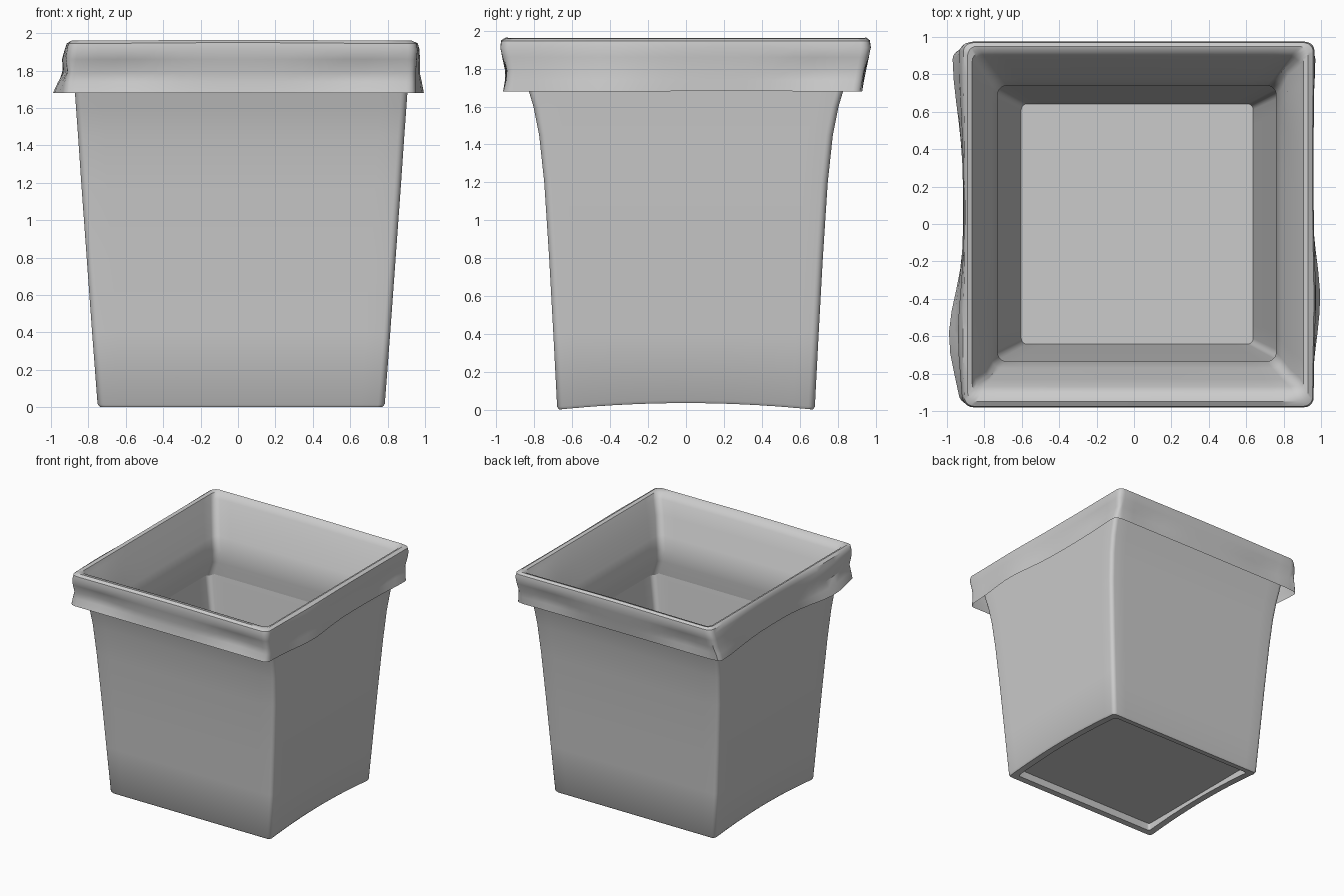
import bpy, bmesh, math
from mathutils import Vector

cube = bpy.data.objects.get("Cube")
if cube:
    bpy.data.objects.remove(cube, do_unlink=True)

GREY = (0.6, 0.6, 0.6, 1.0)
mat = bpy.data.materials.new("plain_grey")
mat.use_nodes = True
mat.diffuse_color = GREY
bsdf = next(n for n in mat.node_tree.nodes if n.type == 'BSDF_PRINCIPLED')
bsdf.inputs["Base Color"].default_value = GREY
bsdf.inputs["Roughness"].default_value = 0.6


def bump(t, centre, width):
    return math.exp(-((t - centre) / width) ** 2)


def ring(x0, x1, y0, y1, z, r, side=16, arc=5):
    """Rounded rectangle, counter-clockwise from above, with evenly divided sides."""
    centres = [(x1 - r, y1 - r), (x0 + r, y1 - r), (x0 + r, y0 + r), (x1 - r, y0 + r)]
    pts = []
    for k, (cx, cy) in enumerate(centres):
        for i in range(arc + 1):
            a = math.pi / 2 * (k + i / arc)
            pts.append(Vector((cx + r * math.cos(a), cy + r * math.sin(a), z)))
        nx, ny = centres[(k + 1) % 4]
        a = math.pi / 2 * (k + 1)
        end = Vector((nx + r * math.cos(a), ny + r * math.sin(a), z))
        start = pts[-1].copy()
        pts += [start.lerp(end, i / side) for i in range(1, side)]
    return pts


def loft(name, rings, cap=False):
    """Skin a list of rings into one smooth shaded object."""
    bm = bmesh.new()
    rows = [[bm.verts.new(p) for p in r] for r in rings]
    n = len(rows[0])
    for a, b in zip(rows, rows[1:]):
        for i in range(n):
            j = (i + 1) % n
            bm.faces.new((a[i], a[j], b[j], b[i]))
    if cap:
        bm.faces.new(rows[0][::-1])
        bm.faces.new(rows[-1])
    mesh = bpy.data.meshes.new(name)
    bm.to_mesh(mesh)
    bm.free()
    mesh.materials.append(mat)
    obj = bpy.data.objects.new(name, mesh)
    bpy.context.collection.objects.link(obj)
    bpy.ops.object.select_all(action='DESELECT')
    obj.select_set(True)
    bpy.context.view_layer.objects.active = obj
    bpy.ops.object.shade_smooth_by_angle(angle=math.radians(40))
    return obj


# Tapered bin body: recess, foot lip, flared outside, inside wall, floor
CX = 0.017
body_profile = [  # half width, half depth, height, corner radius
    (0.70, 0.62, 0.07, 0.02), (0.70, 0.62, 0.0, 0.02),
    (0.757, 0.67, 0.0, 0.03), (0.768, 0.68, 0.015, 0.035),
    (0.797, 0.70, 0.4, 0.035), (0.826, 0.722, 0.8, 0.035),
    (0.855, 0.748, 1.2, 0.035), (0.872, 0.775, 1.45, 0.035),
    (0.883, 0.805, 1.6, 0.035), (0.89, 0.835, 1.7, 0.035),
    (0.90, 0.862, 1.82, 0.035), (0.885, 0.85, 1.82, 0.035),
    (0.86, 0.785, 1.6, 0.035), (0.82, 0.745, 1.31, 0.04),
    (0.62, 0.642, 0.1, 0.03),
]
body_rings = []
for k, (hx, hy, z, r) in enumerate(body_profile):
    pts = ring(CX - hx, CX + hx, -hy, hy, z, r)
    if 1 <= k <= 3:  # arched foot on the two sides
        for p in pts:
            p.z += 0.035 * max(0, 1 - (p.y / 0.68) ** 2)
    body_rings.append(pts)
loft("bin_body", body_rings, cap=True)

# Folded liner: loose skirt outside, rolled top, bulge inside
liner_profile = [  # left, right, front, back, height, looseness
    (-0.92, 0.95, -0.965, 0.93, 1.68, 1.0),
    (-0.92, 0.95, -0.955, 0.94, 1.74, 0.75),
    (-0.915, 0.95, -0.955, 0.95, 1.79, 0.5),
    (-0.915, 0.955, -0.97, 0.965, 1.86, 0.4),
    (-0.91, 0.96, -0.98, 0.975, 1.91, 0.25),
    (-0.905, 0.955, -0.975, 0.97, 1.945, 0.15),
    (-0.89, 0.93, -0.95, 0.95, 1.96, 0),
    (-0.865, 0.905, -0.905, 0.92, 1.95, 0),
    (-0.85, 0.885, -0.87, 0.895, 1.91, 0),
    (-0.81, 0.84, -0.83, 0.84, 1.80, 0),
    (-0.76, 0.79, -0.77, 0.775, 1.66, 0),
    (-0.73, 0.76, -0.735, 0.74, 1.56, 0),
    (-0.755, 0.785, -0.738, 0.742, 1.45, 0),
    (-0.81, 0.84, -0.75, 0.75, 1.31, 0),
]
liner_rings = []
for x0, x1, y0, y1, z, loose in liner_profile:
    pts = ring(x0, x1, y0, y1, z, 0.05)
    for p in pts:
        dent = bump(z, 1.78, 0.05) * 0.025
        if p.x < x0 + 0.03:
            p.x -= loose * (0.08 * bump(p.y, -0.6, 0.3) + 0.06 * bump(p.y, 0.9, 0.4) - 0.01)
            p.x += dent * bump(p.y, -0.7, 0.25)
        elif p.x > x1 - 0.03:
            p.x += loose * (0.045 * bump(p.y, -0.4, 0.3) + 0.02 * bump(p.y, 0.9, 0.3))
            p.x -= dent * bump(p.y, 0.72, 0.22)
        elif loose:
            p.y -= math.copysign(dent, p.y) * bump(abs(p.x), 0.65, 0.25)
        if loose > 0.9:  # hem lifts mid-side
            p.z += 0.02 * math.cos(p.x * 1.6) * math.cos(p.y * 1.6)
    if 0 < z - 1.9:
        for p in pts:
            p.z += 0.005 * bump(p.x, 0, 0.5)
    liner_rings.append(pts)
loft("folded_liner", liner_rings)
